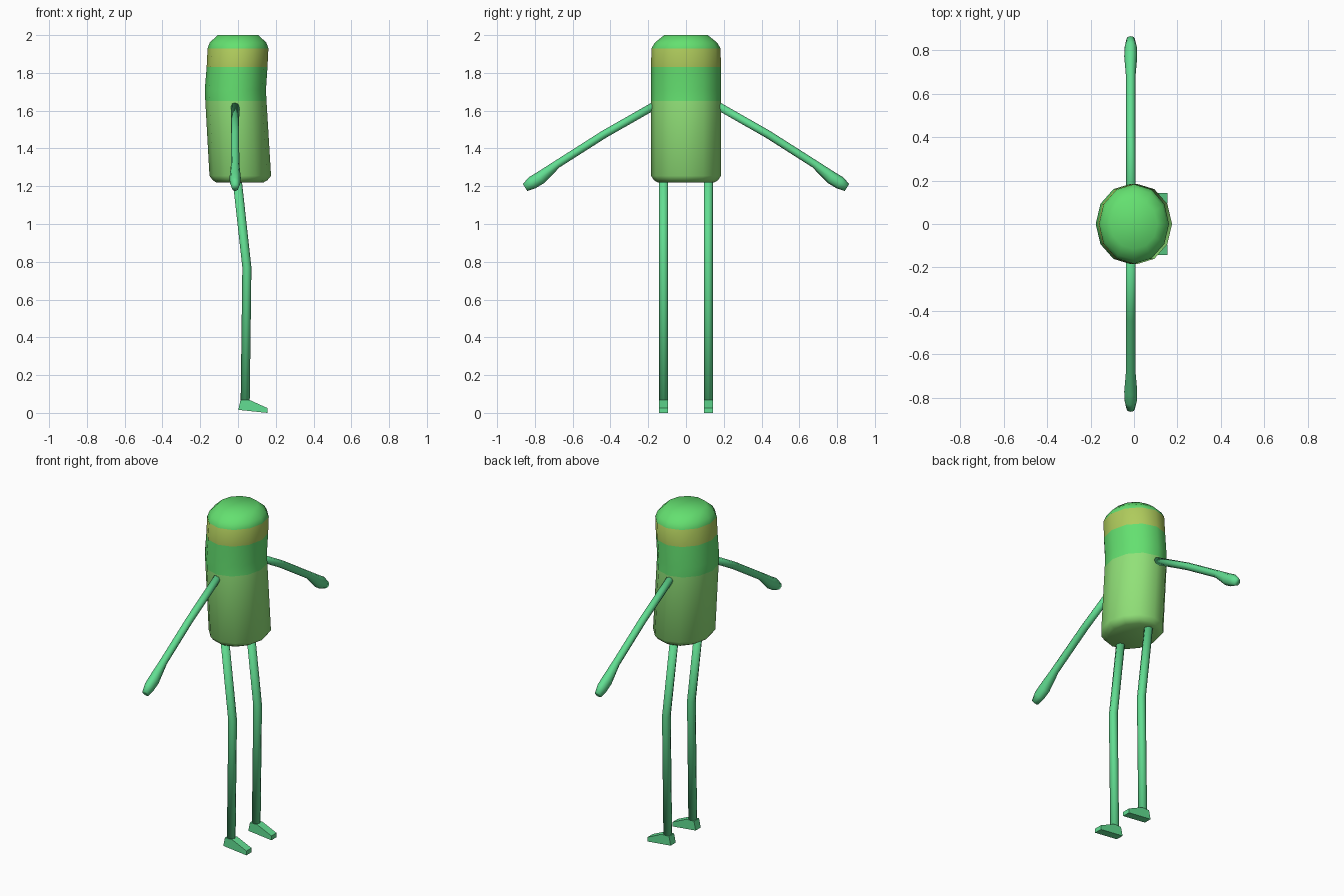
import bpy, bmesh, math
from mathutils import Vector

if "Cube" in bpy.data.objects:
    bpy.data.objects.remove(bpy.data.objects["Cube"])


def material(name, r, g, b):
    m = bpy.data.materials.new(name)
    lin = lambda c: ((c / 255 + 0.055) / 1.055) ** 2.4
    m.diffuse_color = (lin(r), lin(g), lin(b), 1)
    m.use_nodes = True
    m.node_tree.nodes["Principled BSDF"].inputs["Base Color"].default_value = m.diffuse_color
    return m


GREEN = material("bright green", 100, 224, 112)
BELLY = material("light green", 145, 225, 120)
BAND = material("olive yellow", 175, 203, 92)
LIMB = material("sea green", 98, 222, 146)


def loft(name, rings, mats, rule=None):
    """Skin a list of equal-sized point rings, capped at both ends."""
    bm = bmesh.new()
    vs = [[bm.verts.new(p) for p in ring] for ring in rings]
    n = len(vs[0])
    for a, b in zip(vs, vs[1:]):
        for i in range(n):
            j = (i + 1) % n
            bm.faces.new((a[i], a[j], b[j], b[i]))
    bm.faces.new(vs[0])
    bm.faces.new(vs[-1])
    bmesh.ops.recalc_face_normals(bm, faces=bm.faces)
    for f in bm.faces:
        f.smooth = True
        if rule:
            f.material_index = rule(f.calc_center_median())
    me = bpy.data.meshes.new(name)
    bm.to_mesh(me)
    bm.free()
    for m in mats:
        me.materials.append(m)
    ob = bpy.data.objects.new(name, me)
    bpy.context.collection.objects.link(ob)
    return ob


def ellipse(c, u, v, ru, rv, n):
    return [Vector(c) + Vector(u) * ru * math.cos(2 * math.pi * i / n)
            + Vector(v) * rv * math.sin(2 * math.pi * i / n) for i in range(n)]


X, Y = (1, 0, 0), (0, 1, 0)

# Body: slightly bent capsule, rows of z, centre x, radius x, radius y
profile = [(1.22, 0.010, 0.125, 0.150), (1.232, 0.011, 0.145, 0.170),
           (1.255, 0.012, 0.163, 0.185), (1.65, -0.011, 0.162, 0.185),
           (1.71, -0.014, 0.162, 0.185), (1.83, -0.005, 0.161, 0.185),
           (1.93, 0.000, 0.161, 0.183), (1.96, 0.000, 0.150, 0.165),
           (2.00, 0.000, 0.108, 0.115)]


def body_colour(c):
    if c.z < 1.65:
        return 1
    return 2 if 1.83 < c.z < 1.93 else 0


loft("body", [ellipse((cx, 0, z), X, Y, rx, ry, 12) for z, cx, rx, ry in profile],
     [GREEN, BELLY, BAND], body_colour)

# Limbs, mirrored on both sides
arm = [(0.165, 1.628, 0.022, 0.021), (0.435, 1.474, 0.021, 0.021),
       (0.68, 1.318, 0.022, 0.021), (0.77, 1.245, 0.030, 0.034),
       (0.815, 1.218, 0.028, 0.034), (0.852, 1.193, 0.019, 0.022)]
leg = [(-0.005, 1.24), (0.047, 0.77), (0.038, 0.06)]
foot = [(0.002, 0.016), (0.155, 0.0), (0.155, 0.026), (0.062, 0.068), (0.013, 0.068)]

for side, s in (("left", 1), ("right", -1)):
    # Arm with a thicker mitten hand at the end
    across = (0, s * 0.53, 0.85)
    loft(side + "_arm", [ellipse((-0.015, s * y, z), X, across, rx, rz, 8)
                         for y, z, rx, rz in arm], [LIMB])
    # Leg, bent at the knee
    loft(side + "_leg", [ellipse((x, s * 0.118, z), X, Y, 0.024, 0.024, 8)
                         for x, z in leg], [LIMB])
    # Wedge foot pointing to +x
    f = loft(side + "_foot", [[Vector((x, s * 0.118 + d, z)) for x, z in foot]
                              for d in (-0.024, 0.024)], [LIMB])
    for p in f.data.polygons:
        p.use_smooth = False
